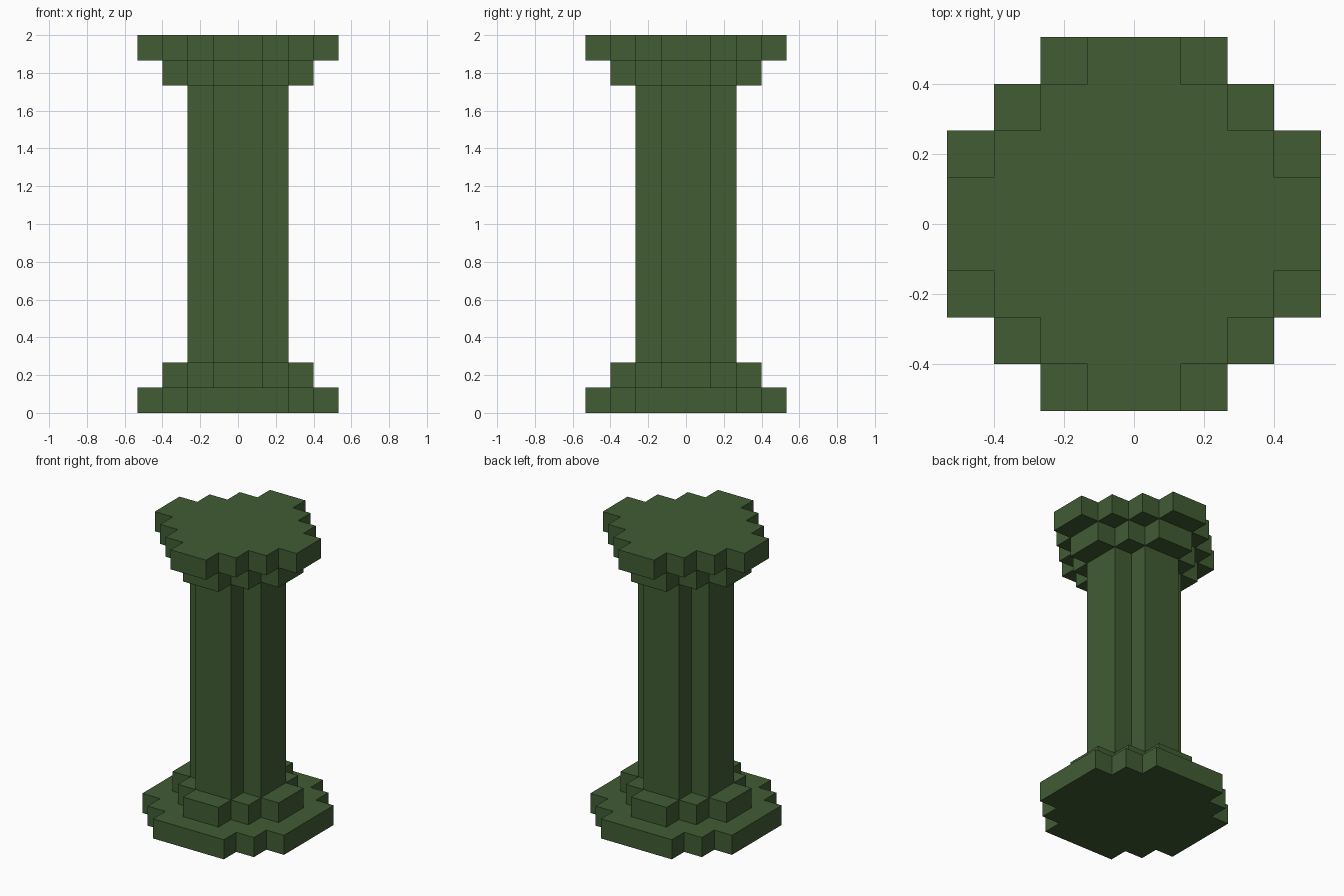
import bpy
import bmesh

default_cube = bpy.data.objects.get("Cube")
if default_cube:
    bpy.data.objects.remove(default_cube, do_unlink=True)

UNIT = 2 / 15  # one block of the stepped grid

green = bpy.data.materials.new("dark_green")
colour = (0.052, 0.107, 0.034, 1)
green.diffuse_color = colour
green.use_nodes = True
green.node_tree.nodes["Principled BSDF"].inputs["Base Color"].default_value = colour


def stepped_outline(reach, half_width):
    """Cross-shaped outline whose corners climb in single-block stairs."""
    quarter = []
    for k in range(reach - half_width):
        quarter.append((reach - k, half_width + k))
        quarter.append((reach - k - 1, half_width + k))
    quarter.append((half_width, reach))
    outline = []
    for _ in range(4):
        outline += quarter
        quarter = [(-y, x) for x, y in quarter]
    return outline


def stepped_prism(name, reach, half_width, bottom, top):
    """Extrude a stepped outline upwards, sizes in blocks."""
    bm = bmesh.new()
    verts = [bm.verts.new((x * UNIT, y * UNIT, bottom * UNIT))
             for x, y in stepped_outline(reach, half_width)]
    base = bm.faces.new(verts)
    extruded = bmesh.ops.extrude_face_region(bm, geom=[base], use_keep_orig=True)
    raised = [g for g in extruded["geom"] if isinstance(g, bmesh.types.BMVert)]
    bmesh.ops.translate(bm, verts=raised, vec=(0, 0, (top - bottom) * UNIT))
    bmesh.ops.recalc_face_normals(bm, faces=bm.faces[:])
    mesh = bpy.data.meshes.new(name)
    bm.to_mesh(mesh)
    bm.free()
    mesh.materials.append(green)
    bpy.context.collection.objects.link(bpy.data.objects.new(name, mesh))


# Base, shaft and capital, stacked from the floor up
stepped_prism("base_slab", 4, 2, 0, 1)
stepped_prism("base_step", 3, 1, 1, 2)
stepped_prism("shaft", 2, 1, 2, 13)
stepped_prism("capital_step", 3, 1, 13, 14)
stepped_prism("capital_slab", 4, 1, 14, 15)
